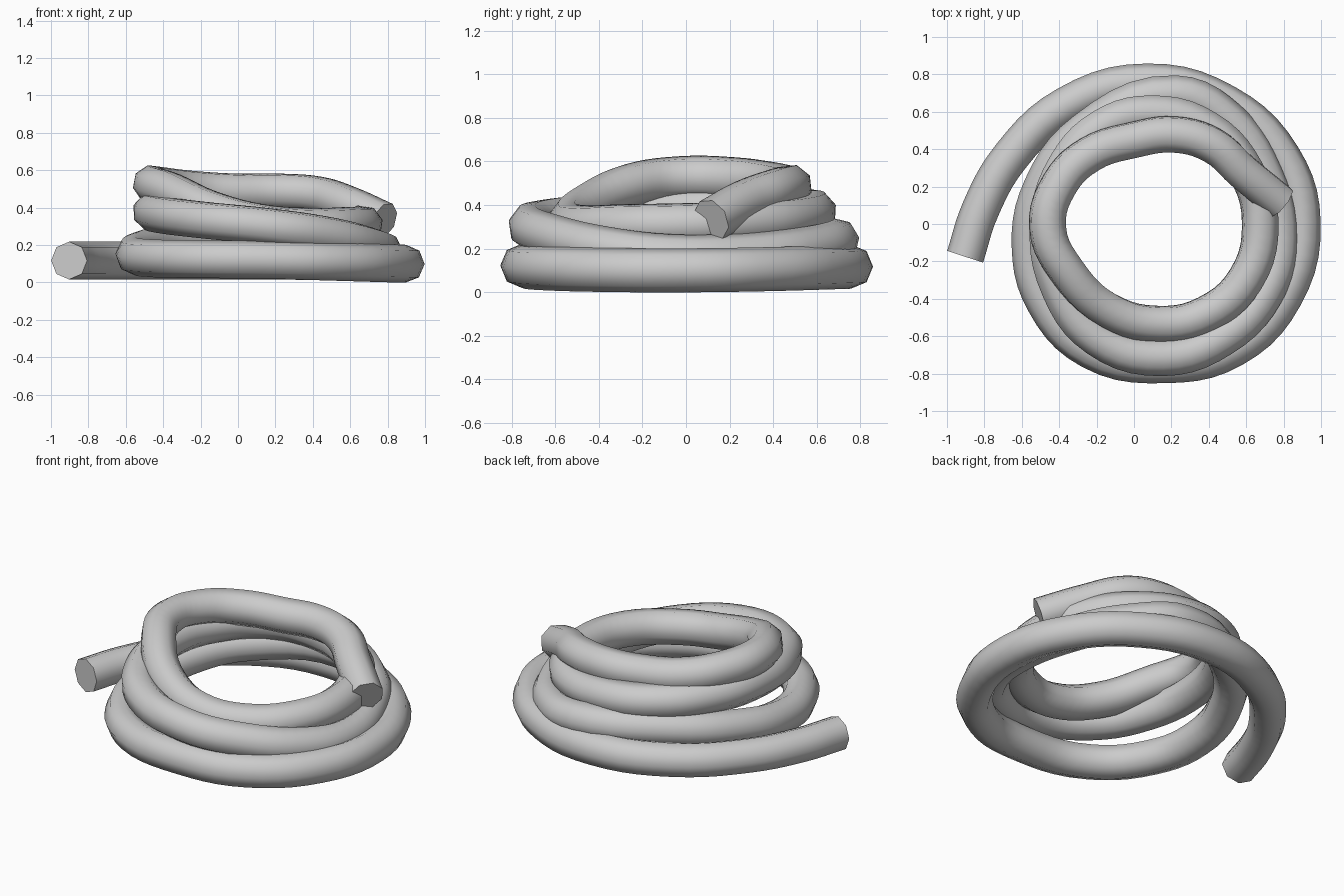
import bpy

# centre line of the coil, one row per turn
path = [
    # loose end and ground turn
    (-.903, -.175, .117), (-.82, .08, .117), (-.66, .36, .117), (-.36, .635, .117), (.07, .757, .117),
    (.49, .645, .113), (.79, .36, .105), (.897, .01, .10), (.80, -.39, .102), (.53, -.665, .11),
    (.17, -.75, .12), (-.23, -.675, .125), (-.475, -.42, .13), (-.553, -.12, .145),
    # second turn
    (-.49, .20, .19), (-.26, .50, .23), (.22, .695, .235), (.50, .56, .20), (.70, .27, .17), (.78, -.08, .165),
    (.70, -.37, .20), (.47, -.61, .255), (.15, -.715, .30), (-.20, -.61, .335), (-.40, -.35, .36), (-.462, 0, .38),
    # third turn
    (-.37, .31, .385), (-.17, .52, .38), (.09, .592, .365), (.39, .51, .34), (.60, .28, .32), (.675, 0, .31),
    (.60, -.29, .305), (.39, -.48, .30), (.13, -.535, .32), (-.14, -.46, .39), (-.36, -.25, .49), (-.462, -.02, .525),
    # top turn and hanging end
    (-.40, .21, .52), (-.24, .37, .50), (0, .45, .485), (.22, .478, .485), (.42, .42, .47), (.58, .28, .42), (.782, .115, .33),
]

# hose: eight-sided tube swept along the line
curve = bpy.data.curves.new("coiled_hose", "CURVE")
curve.dimensions = "3D"
curve.resolution_u = 5
curve.bevel_depth = .101
curve.bevel_resolution = 2
curve.use_fill_caps = True
spline = curve.splines.new("BEZIER")
spline.bezier_points.add(len(path) - 1)
for p, co in zip(spline.bezier_points, path):
    p.co = co
    p.handle_left_type = p.handle_right_type = "AUTO"
spline.use_smooth = True
hose = bpy.data.objects.new("coiled_hose", curve)
bpy.context.collection.objects.link(hose)

# turn into a mesh with smooth sides and sharp end caps
bpy.context.view_layer.objects.active = hose
hose.select_set(True)
bpy.ops.object.convert(target="MESH")
bpy.ops.object.shade_smooth_by_angle(angle=1.05)
